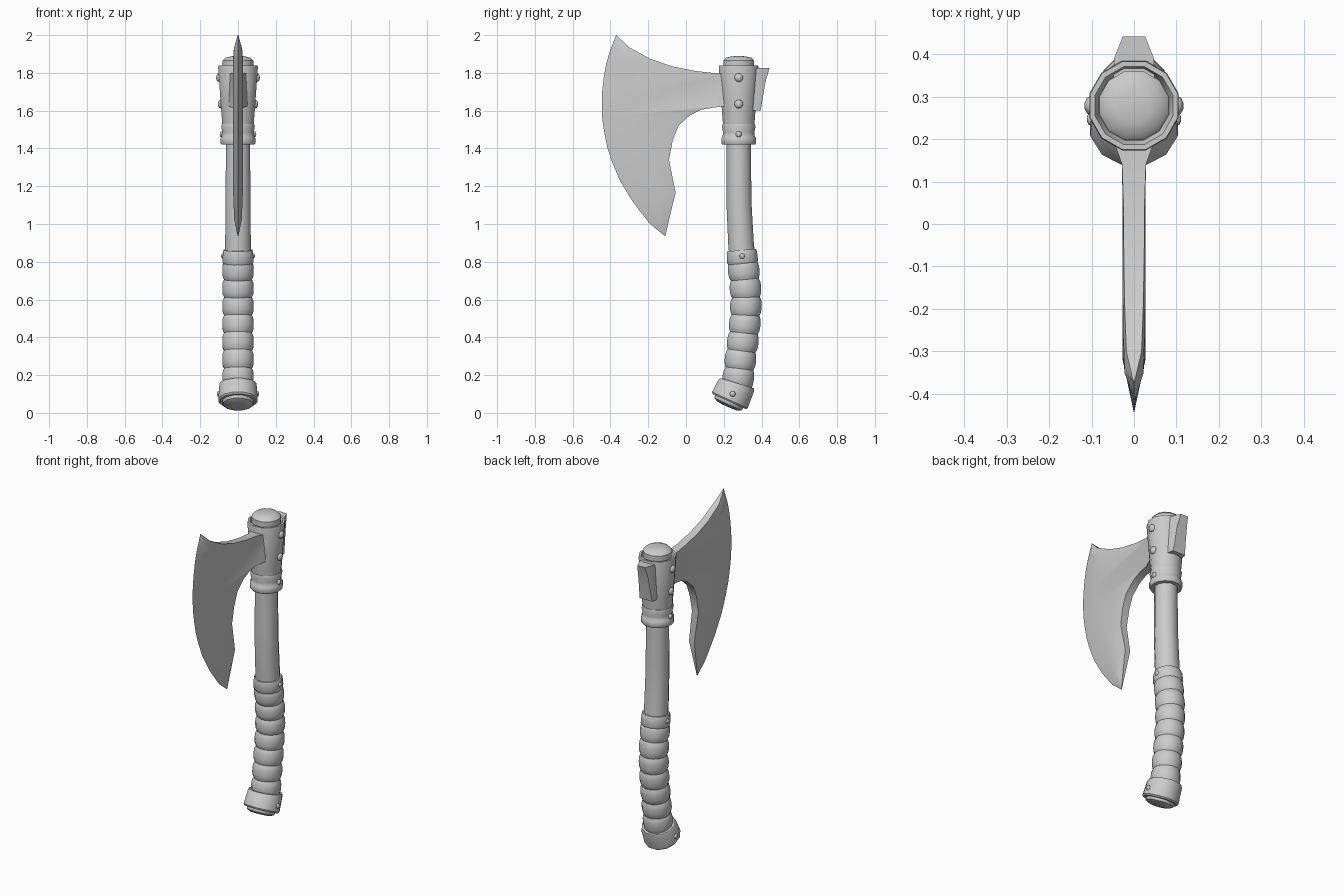
import bpy, bmesh, math
from mathutils import Vector

if "Cube" in bpy.data.objects:
    bpy.data.objects.remove(bpy.data.objects["Cube"])

grey = bpy.data.materials.new("plain_grey")
grey.use_nodes = True
COLOUR = (0.6, 0.6, 0.6, 1)
grey.diffuse_color = COLOUR
grey.node_tree.nodes["Principled BSDF"].inputs["Base Color"].default_value = COLOUR

# Centre line of the curved shaft: (z, y)
SPINE = [(0.03, 0.215), (0.1, 0.247), (0.16, 0.273), (0.23, 0.283), (0.3, 0.29),
         (0.4, 0.304), (0.5, 0.314), (0.6, 0.318), (0.7, 0.312), (0.8, 0.3),
         (0.9, 0.291), (1.1, 0.281), (1.4, 0.279), (1.9, 0.279)]


def spine(z):
    for (z0, y0), (z1, y1) in zip(SPINE, SPINE[1:]):
        if z <= z1:
            break
    return y0 + (y1 - y0) * (z - z0) / (z1 - z0)


def finish(name, bm, angle=35):
    bmesh.ops.remove_doubles(bm, verts=bm.verts, dist=0.0001)
    bmesh.ops.recalc_face_normals(bm, faces=bm.faces)
    mesh = bpy.data.meshes.new(name)
    bm.to_mesh(mesh)
    bm.free()
    mesh.materials.append(grey)
    ob = bpy.data.objects.new(name, mesh)
    bpy.context.collection.objects.link(ob)
    bpy.ops.object.select_all(action='DESELECT')
    ob.select_set(True)
    bpy.context.view_layer.objects.active = ob
    bpy.ops.object.shade_smooth_by_angle(angle=math.radians(angle))
    return ob


def tube(name, profile, sides=12):
    """Sweep (z, radius) rings along the shaft's centre line."""
    bm = bmesh.new()
    rings = []
    for z, r in profile:
        slope = (spine(z + 0.03) - spine(z - 0.03)) / 0.06
        tilt = math.atan(slope)
        ring = []
        for i in range(sides):
            a = math.tau * (i + 0.5) / sides
            v = r * math.sin(a)
            ring.append(bm.verts.new((r * math.cos(a), spine(z) + v * math.cos(tilt),
                                      z - v * math.sin(tilt))))
        rings.append(ring)
    for a, b in zip(rings, rings[1:]):
        for i in range(sides):
            j = (i + 1) % sides
            bm.faces.new((a[i], a[j], b[j], b[i]))
    bm.faces.new(rings[0])
    bm.faces.new(rings[-1])
    return finish(name, bm)


# Shaft with its domed top
tube("shaft", [(0.8 + 0.1 * i, 0.071 - 0.0008 * i) for i in range(11)]
     + [(1.81, 0.084), (1.865, 0.084), (1.88, 0.07), (1.887, 0.04), (1.89, 0.01)])

# Wrapped grip with rounded ribs
RIBS, STEPS = 7, 6
grip = []
for i in range(RIBS * STEPS + 1):
    z = 0.14 + 0.66 * i / (RIBS * STEPS)
    bulge = math.sqrt(abs(math.sin(math.pi * i / STEPS)))
    grip.append((z, 0.075 + 0.01 * bulge))
tube("grip", grip, 16)

# Collar, pommel and socket
tube("grip_collar", [(0.79, 0.07), (0.79, 0.08), (0.8, 0.085), (0.85, 0.083),
                     (0.862, 0.079), (0.862, 0.065)])
tube("pommel_band", [(0.06, 0.08), (0.06, 0.1), (0.068, 0.107), (0.145, 0.102),
                     (0.157, 0.096), (0.157, 0.07)])
tube("pommel_cap", [(0.034, 0.03), (0.036, 0.06), (0.046, 0.082), (0.08, 0.09)])
tube("socket_ring", [(1.42, 0.066), (1.42, 0.09), (1.428, 0.095), (1.455, 0.095),
                     (1.465, 0.088), (1.485, 0.086), (1.515, 0.092), (1.53, 0.088), (1.535, 0.07)])
tube("socket", [(1.525, 0.07), (1.525, 0.086), (1.6, 0.092), (1.83, 0.109),
                (1.838, 0.107), (1.838, 0.095), (1.81, 0.085)])

# Rivets on both sides
for part, z, x, size in (("socket_top", 1.775, 0.102, 0.023), ("socket_low", 1.635, 0.092, 0.023),
                         ("ring", 1.475, 0.087, 0.016), ("collar", 0.83, 0.081, 0.014),
                         ("pommel", 0.1, 0.102, 0.015)):
    for side, s in (("left", 1), ("right", -1)):
        bm = bmesh.new()
        bmesh.ops.create_uvsphere(bm, u_segments=10, v_segments=6, radius=size)
        bmesh.ops.scale(bm, vec=(0.65, 1, 1), verts=bm.verts)
        bmesh.ops.translate(bm, vec=(s * x, spine(z), z), verts=bm.verts)
        finish(f"{part}_rivet_{side}", bm, 60)

# Blade stations: cutting edge (y, z), back contour (y, z), half thickness, at back
BLADE = [
    ((-0.37, 2.0), (-0.368, 1.999), 0.002, 0.002),
    ((-0.405, 1.91), (-0.30, 1.935), 0.022, 0.018),
    ((-0.422, 1.85), (-0.19, 1.875), 0.026, 0.022),
    ((-0.435, 1.78), (-0.075, 1.835), 0.027, 0.024),
    ((-0.443, 1.71), (0.05, 1.81), 0.027, 0.025),
    ((-0.445, 1.68), (0.14, 1.80), 0.027, 0.028),
    ((-0.446, 1.65), (0.21, 1.795), 0.027, 0.053),
    ((-0.446, 1.61), (0.21, 1.625), 0.027, 0.053),
    ((-0.444, 1.57), (0.14, 1.615), 0.027, 0.028),
    ((-0.44, 1.53), (0.08, 1.605), 0.027, 0.025),
    ((-0.43, 1.47), (0.02, 1.575), 0.027, 0.024),
    ((-0.415, 1.40), (-0.04, 1.52), 0.027, 0.024),
    ((-0.392, 1.33), (-0.07, 1.445), 0.027, 0.024),
    ((-0.35, 1.23), (-0.09, 1.34), 0.027, 0.022),
    ((-0.28, 1.115), (-0.055, 1.165), 0.025, 0.018),
    ((-0.19, 1.0), (-0.083, 1.05), 0.02, 0.01),
    ((-0.11, 0.935), (-0.109, 0.937), 0.002, 0.002),
]
bm = bmesh.new()
loops = []
for edge, back, thick, back_thick in BLADE:
    e, b = Vector((0, *edge)), Vector((0, *back))
    length = (b - e).length
    bevel = e.lerp(b, min(0.13, 0.5 * length) / length)
    neck = b.lerp(e, min(0.06, 0.3 * length) / length)
    half = [(bevel, thick), (neck, thick), (b, back_thick)]
    right = [p + Vector((-w, 0, 0)) for p, w in half]
    left = [p + Vector((w, 0, 0)) for p, w in reversed(half)]
    loops.append([bm.verts.new(p) for p in [e] + right + left])
for a, b in zip(loops, loops[1:]):
    for i in range(7):
        j = (i + 1) % 7
        bm.faces.new((a[i], a[j], b[j], b[i]))
bm.faces.new(loops[0])
bm.faces.new(loops[-1])
finish("axe_blade", bm, 40)

# Wedge-shaped poll behind the socket: y, z and half width of its rows
bm = bmesh.new()
rows = []
for z, base, outer in ((1.60, 0.385, 0.395), (1.66, 0.385, 0.405),
                       (1.75, 0.39, 0.42), (1.825, 0.39, 0.442)):
    tip = 0.047 - 0.4 * (outer - base)
    rows.append([bm.verts.new((x, y, z)) for x, y in (
        (-0.05, 0.32), (-0.047, base), (-tip, outer), (tip, outer), (0.047, base), (0.05, 0.32))])
for a, b in zip(rows, rows[1:]):
    for i in range(6):
        j = (i + 1) % 6
        bm.faces.new((a[i], a[j], b[j], b[i]))
bm.faces.new(rows[0])
bm.faces.new(rows[-1])
finish("rear_poll", bm, 30)
